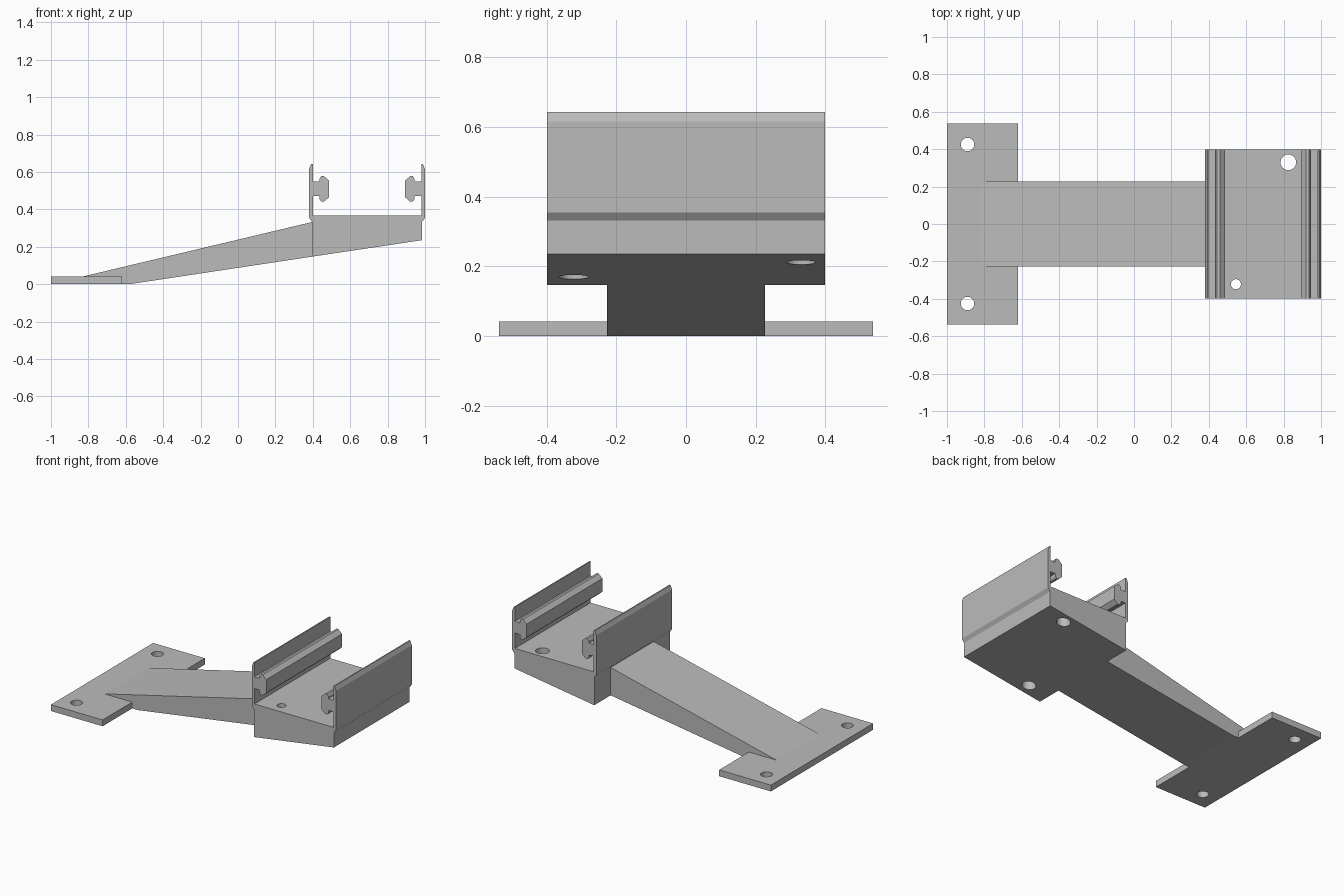
import bpy
import bmesh
from mathutils import Vector

cube = bpy.data.objects.get("Cube")
if cube:
    bpy.data.objects.remove(cube, do_unlink=True)

grey = bpy.data.materials.new("light grey")
grey.use_nodes = True
colour = (0.5, 0.5, 0.5, 1)
grey.diffuse_color = colour
grey.node_tree.nodes["Principled BSDF"].inputs["Base Color"].default_value = colour


def extrude_profile(name, points, half_width):
    """Extrude an x-z outline symmetrically along y."""
    bm = bmesh.new()
    face = bm.faces.new([bm.verts.new((x, -half_width, z)) for x, z in points])
    result = bmesh.ops.extrude_face_region(bm, geom=[face])
    moved = [v for v in result["geom"] if isinstance(v, bmesh.types.BMVert)]
    bmesh.ops.translate(bm, verts=moved, vec=Vector((0, 2 * half_width, 0)))
    bmesh.ops.recalc_face_normals(bm, faces=bm.faces)
    mesh = bpy.data.meshes.new(name)
    bm.to_mesh(mesh)
    bm.free()
    obj = bpy.data.objects.new(name, mesh)
    bpy.context.collection.objects.link(obj)
    mesh.materials.append(grey)
    return obj


def drill(obj, x, y, radius, bottom=-0.1, top=0.6):
    """Cut a vertical round hole between two heights."""
    bpy.ops.mesh.primitive_cylinder_add(
        vertices=32, radius=radius, depth=top - bottom,
        location=(x, y, (top + bottom) / 2))
    cutter = bpy.context.object
    cutter.name = "hole_cutter"
    cutter.hide_render = True
    cutter.data.materials.append(grey)
    mod = obj.modifiers.new("hole", 'BOOLEAN')
    mod.operation = 'DIFFERENCE'
    mod.solver = 'EXACT'
    mod.object = cutter
    bpy.context.view_layer.objects.active = obj
    bpy.ops.object.modifier_apply(modifier=mod.name)
    bpy.data.objects.remove(cutter, do_unlink=True)


# Mounting plate with two screw holes
plate = extrude_profile(
    "mounting_plate", [(-1, 0), (-0.62, 0), (-0.62, 0.042), (-1, 0.042)], 0.537)
for side in (-1, 1):
    drill(plate, -0.89, side * 0.425, 0.036)

# Sloping arm, thickening toward the cradle
arm = extrude_profile(
    "sloping_arm",
    [(-0.825, 0.042), (-0.62, 0.042), (-0.62, 0), (-0.578, 0),
     (0.396, 0.147), (0.396, 0.332)], 0.226)

# Cradle: wedge block with two upright walls carrying T-shaped rails
wall = [(0.396, 0.332), (0.38, 0.355), (0.38, 0.615), (0.392, 0.643), (0.4, 0.643)]
rail = [(0.4, 0.548), (0.436, 0.548), (0.436, 0.563), (0.445, 0.577),
        (0.46, 0.577), (0.487, 0.553)]
rail_axis = 0.509
lower_rail = [(x, 2 * rail_axis - z) for x, z in reversed(rail)]
left_half = wall + rail + lower_rail + [(0.4, 0.368)]
right_half = [(1.38 - x, z) for x, z in reversed(left_half)]
cradle = extrude_profile(
    "rail_cradle", [(0.396, 0.147)] + left_half + right_half + [(0.984, 0.235)], 0.398)
drill(cradle, 0.825, 0.33, 0.042)
drill(cradle, 0.545, -0.322, 0.027)
drill(cradle, 0.545, -0.322, 0.042, top=0.27)   # wider recess from below
